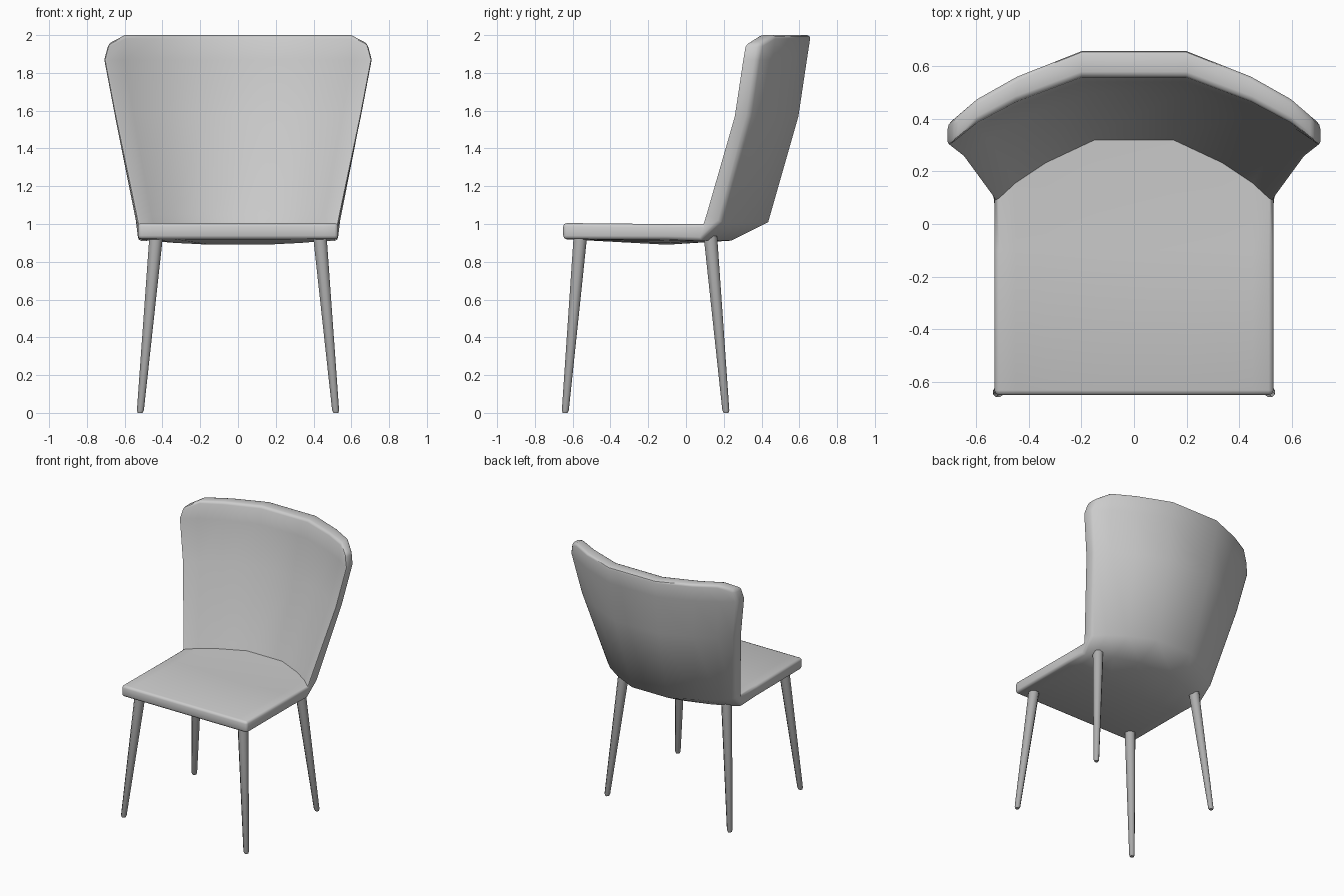
import bpy, bmesh, math
from mathutils import Vector

cube = bpy.data.objects.get("Cube")
if cube:
    bpy.data.objects.remove(cube, do_unlink=True)


def make_material(name, value):
    mat = bpy.data.materials.new(name)
    mat.use_nodes = True
    colour = (value, value, value, 1)
    mat.diffuse_color = colour
    mat.node_tree.nodes["Principled BSDF"].inputs["Base Color"].default_value = colour
    return mat


shell_grey = make_material("light grey shell", 0.6)
leg_grey = make_material("mid grey legs", 0.42)


def finish(bm, name, mat, angle):
    bmesh.ops.recalc_face_normals(bm, faces=bm.faces[:])
    mesh = bpy.data.meshes.new(name)
    bm.to_mesh(mesh)
    bm.free()
    mesh.materials.append(mat)
    obj = bpy.data.objects.new(name, mesh)
    bpy.context.collection.objects.link(obj)
    bpy.ops.object.select_all(action='DESELECT')
    obj.select_set(True)
    bpy.context.view_layer.objects.active = obj
    bpy.ops.object.shade_smooth_by_angle(angle=math.radians(angle))
    return obj


# Curved shell: columns across the width (fraction of half width, forward sweep)
half = [(0.28, 0), (0.63, 0.37), (0.85, 0.7), (1, 1)]
columns = [(-u, d) for u, d in reversed(half)] + half


def station_pairs(u, d):
    """Pairs of (upper/inner, lower/outer) points from seat front to back top."""
    end = abs(u) == 1
    seat = 0.53 * u
    thick = 0.1 - 0.015 * d
    pairs = [
        ((seat, -0.65, 1.005), (seat, -0.65, 0.92)),
        ((seat, -0.1, 0.985 + 0.015 * u * u), (seat, -0.1, 0.888 + 0.03 * u * u)),
        ((seat, 0.32 - 0.235 * d, 1.0), (seat, 0.24 - 0.16 * d, 0.912)),
    ]
    # half width, centre y, sweep, inner z, outer z
    rows = [(0.54, 0.335, 0.235, 1.05, 1.01),
            (0.65, 0.495, 0.245, 1.57, 1.57),
            (0.708, 0.54, 0.245, 1.87, 1.87),
            (0.705, 0.56, 0.25, 2.0, 2.0)]
    for i, (w, y, sweep, zi, zo) in enumerate(rows):
        if end and i == 3:
            w, zi, zo = 0.685, 1.955, 1.955
        yi = y - sweep * d
        pairs.append(((w * u, yi, zi), (w * u, yi + thick, zo)))
    return pairs


bm = bmesh.new()
grid = [[(bm.verts.new(a), bm.verts.new(b)) for a, b in station_pairs(u, d)]
        for u, d in columns]
nc, ns = len(grid), len(grid[0])
for side in (0, 1):
    for c in range(nc - 1):
        for s in range(ns - 1):
            bm.faces.new([grid[c][s][side], grid[c + 1][s][side],
                          grid[c + 1][s + 1][side], grid[c][s + 1][side]])

# Rim wall all round the shell, with rounded edges
rim = ([grid[c][0] for c in range(nc)] + [grid[-1][s] for s in range(1, ns)]
       + [grid[c][-1] for c in range(nc - 2, -1, -1)]
       + [grid[0][s] for s in range(ns - 2, 0, -1)])
walls = set()
for p, q in zip(rim, rim[1:] + rim[:1]):
    walls.add(bm.faces.new([p[0], q[0], q[1], p[1]]))
bmesh.ops.recalc_face_normals(bm, faces=bm.faces[:])
edges = [e for e in bm.edges
         if any(f in walls for f in e.link_faces) and e.calc_face_angle(0) > 0.7]
bmesh.ops.bevel(bm, geom=edges, offset=0.022, segments=2, profile=0.5,
                affect='EDGES', clamp_overlap=True)
finish(bm, "seat_and_back", shell_grey, 50)


# Tapered splayed legs
def make_leg(name, foot, top):
    bm = bmesh.new()
    foot, top = Vector(foot), Vector(top)
    rings = []
    for t, radius in ((0, 0.014), (0.015, 0.02), (1, 0.039)):
        centre = foot.lerp(top, t)
        rings.append([bm.verts.new(centre + Vector((radius * math.cos(a), radius * math.sin(a), 0)))
                      for a in (math.tau * (i + 0.5) / 8 for i in range(8))])
    for lower, upper in zip(rings, rings[1:]):
        for i in range(8):
            j = (i + 1) % 8
            bm.faces.new([lower[i], lower[j], upper[j], upper[i]])
    bm.faces.new(rings[0][::-1])
    bm.faces.new(rings[-1])
    finish(bm, name, leg_grey, 50)


for label, sx in (("left", 1), ("right", -1)):
    make_leg("front_leg_" + label, (0.518 * sx, -0.64, 0), (0.432 * sx, -0.558, 0.95))
    make_leg("back_leg_" + label, (0.518 * sx, 0.212, 0), (0.432 * sx, 0.128, 0.95))
